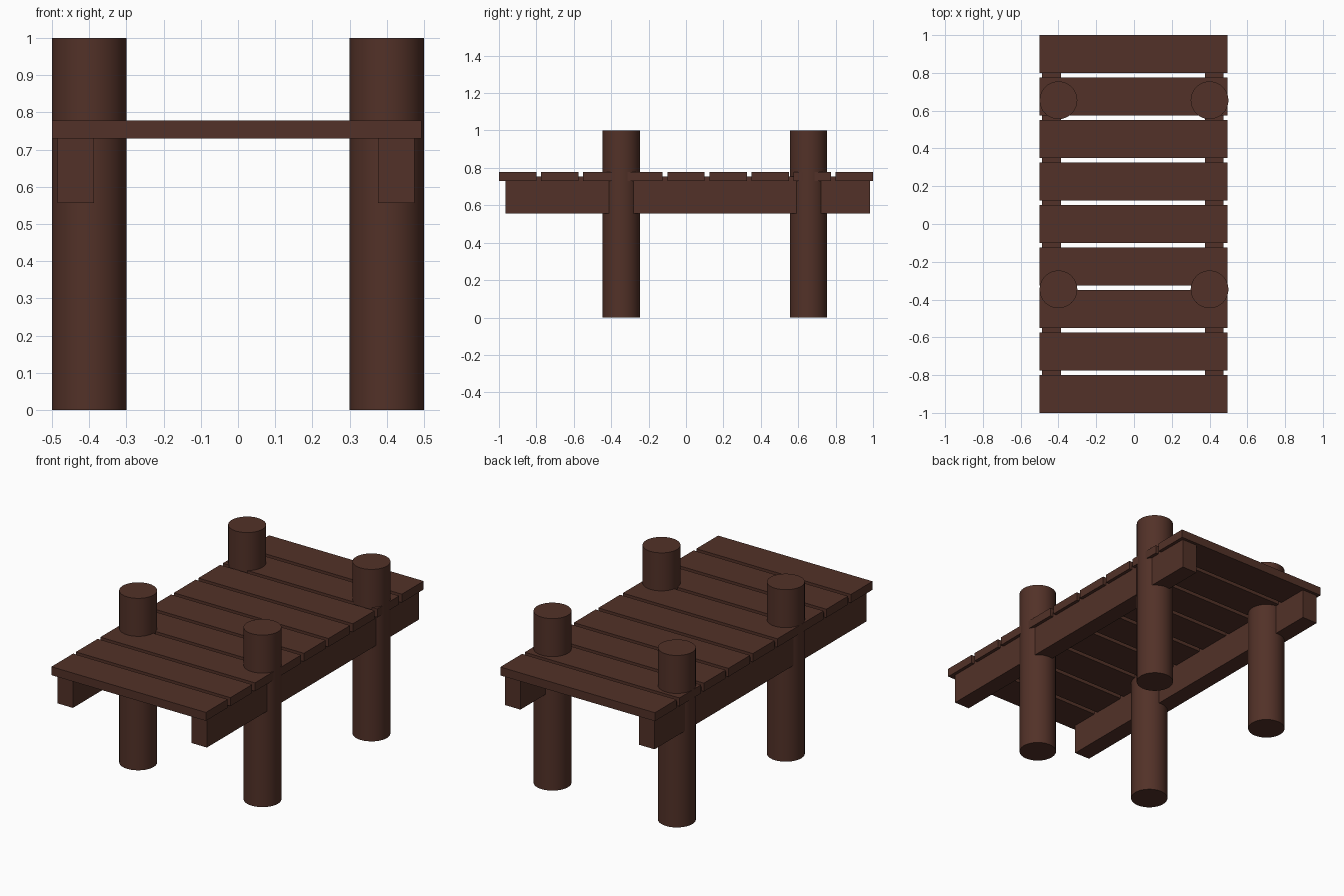
import bpy

if "Cube" in bpy.data.objects:
    bpy.data.objects.remove(bpy.data.objects["Cube"])

wood = bpy.data.materials.new("dark_wood")
wood.diffuse_color = (0.085, 0.031, 0.021, 1)
wood.use_nodes = True
wood.node_tree.nodes["Principled BSDF"].inputs["Base Color"].default_value = wood.diffuse_color


def box(name, x, y, z):
    """Box spanning the given (min, max) ranges."""
    spans = (x, y, z)
    bpy.ops.mesh.primitive_cube_add(size=1, location=[(a + b) / 2 for a, b in spans])
    ob = bpy.context.object
    ob.name = name
    ob.scale = [b - a for a, b in spans]
    bpy.ops.object.transform_apply(location=False, rotation=False, scale=True)
    ob.data.materials.append(wood)


def post(name, x, y):
    bpy.ops.mesh.primitive_cylinder_add(vertices=32, radius=0.1, depth=1, location=(x, y, 0.5))
    ob = bpy.context.object
    ob.name = name
    ob.data.materials.append(wood)
    bpy.ops.object.shade_smooth_by_angle()


# Deck planks, evenly spaced from front to back
for i in range(9):
    y = -1 + i * 0.225
    box(f"deck_plank_{i + 1}", (-0.5, 0.494), (y, y + 0.2), (0.73, 0.779))

# Support beams, let slightly into the planks
box("left_beam", (-0.486, -0.387), (-0.964, 0.983), (0.556, 0.755))
box("right_beam", (0.377, 0.475), (-0.964, 0.983), (0.556, 0.755))

# Round posts
for side, x in (("left", -0.4), ("right", 0.4)):
    for end, y in (("front", -0.346), ("back", 0.655)):
        post(f"{end}_{side}_post", x, y)
